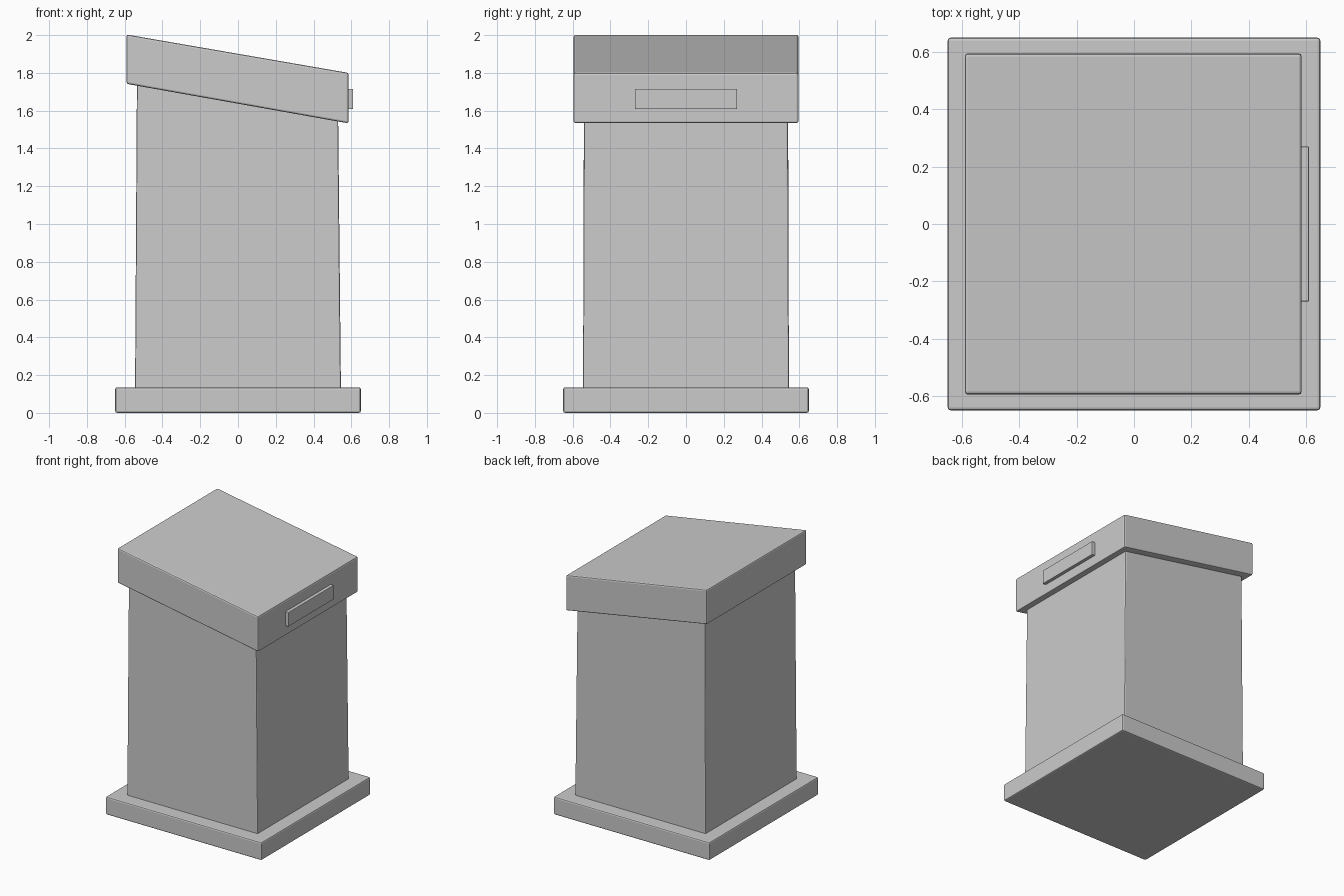
import bpy

cube = bpy.data.objects.get("Cube")
if cube:
    bpy.data.objects.remove(cube, do_unlink=True)

grey = bpy.data.materials.new("plain_grey")
grey.use_nodes = True
GREY = (0.6, 0.6, 0.6, 1)
grey.diffuse_color = GREY
grey.node_tree.nodes["Principled BSDF"].inputs["Base Color"].default_value = GREY


def block(name, bottom, top, bevel):
    """Box between two rectangles, each (x0, x1, half depth, z at x0, z at x1)."""
    verts = []
    for x0, x1, d, z0, z1 in (bottom, top):
        verts += [(x0, -d, z0), (x1, -d, z1), (x1, d, z1), (x0, d, z0)]
    faces = [(3, 2, 1, 0), (4, 5, 6, 7)]
    faces += [(i, (i + 1) % 4, (i + 1) % 4 + 4, i + 4) for i in range(4)]
    mesh = bpy.data.meshes.new(name)
    mesh.from_pydata(verts, [], faces)
    mesh.materials.append(grey)
    obj = bpy.data.objects.new(name, mesh)
    bpy.context.collection.objects.link(obj)
    if bevel:
        mod = obj.modifiers.new("soft_edges", "BEVEL")
        mod.width = bevel
        mod.segments = 2
    return obj


# Wide foot slab
block("base_plinth", (-0.65, 0.65, 0.65, 0, 0), (-0.65, 0.65, 0.65, 0.135, 0.135), 0.01)

# Slightly tapered body, its sloping top tucked inside the lid
block("body", (-0.545, 0.545, 0.545, 0.12, 0.12), (-0.535, 0.53, 0.54, 1.78, 1.59), 0.008)

# Slanted lid with parallel top and underside
block("slanted_lid", (-0.59, 0.585, 0.595, 1.742, 1.533), (-0.59, 0.585, 0.595, 2.003, 1.8), 0.01)

# Flat handle on the low side of the lid
block("lid_handle", (0.57, 0.61, 0.27, 1.608, 1.608), (0.57, 0.61, 0.27, 1.715, 1.715), 0.003)
